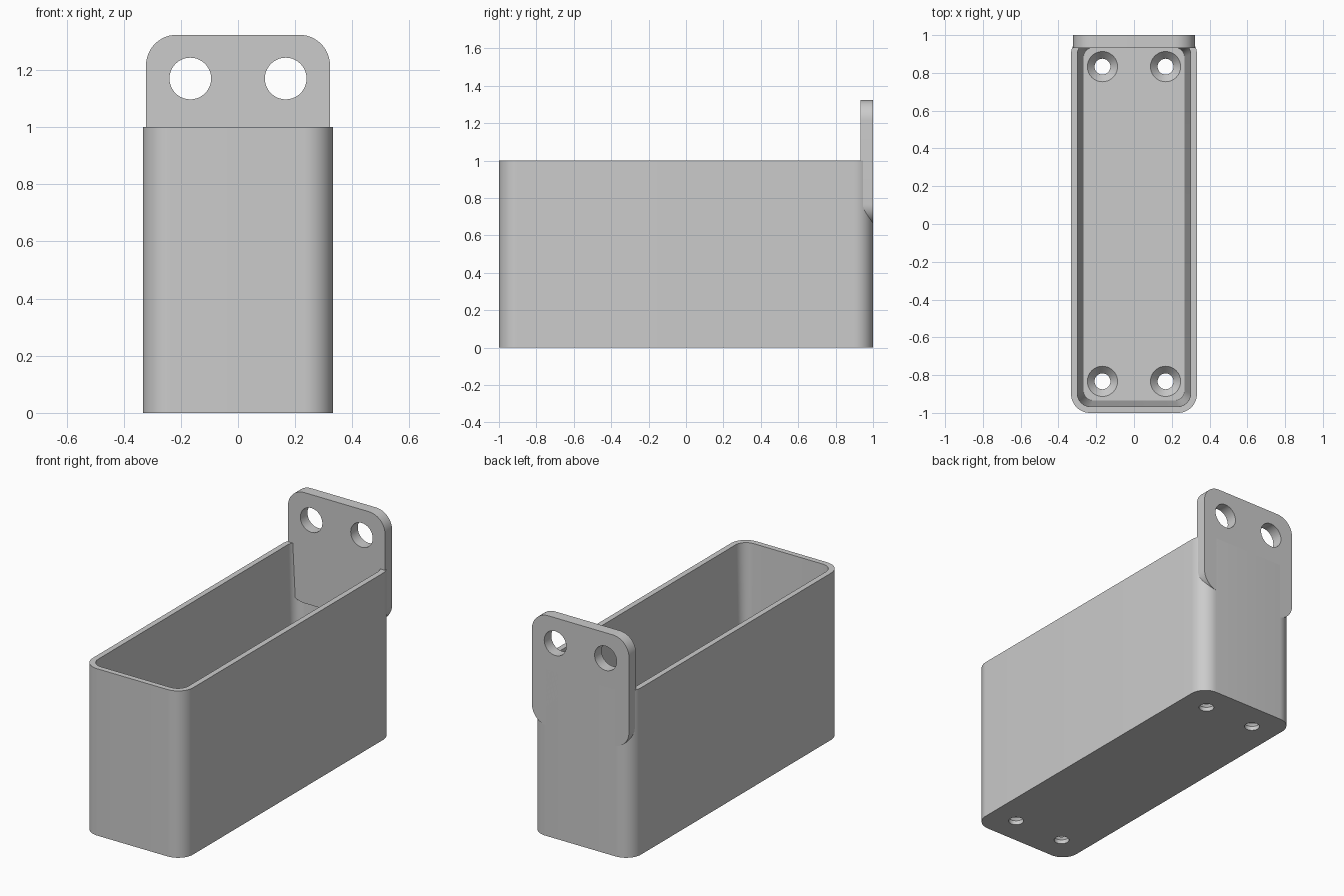
import bpy
import bmesh
from math import cos, sin, pi, radians
from mathutils import Vector

cube = bpy.data.objects.get("Cube")
if cube:
    bpy.data.objects.remove(cube, do_unlink=True)

grey = bpy.data.materials.new("plain grey")
grey.use_nodes = True
grey.diffuse_color = (0.6, 0.6, 0.6, 1)
for node in grey.node_tree.nodes:
    if node.type == 'BSDF_PRINCIPLED':
        node.inputs["Base Color"].default_value = (0.6, 0.6, 0.6, 1)


def rounded(hx, hy, r, steps=12):
    """Outline of a rounded rectangle; a circle when hx = hy = r."""
    points = []
    for k, (sx, sy) in enumerate([(1, 1), (-1, 1), (-1, -1), (1, -1)]):
        for i in range(steps + 1):
            a = (k + i / steps) * pi / 2
            points.append((sx * (hx - r) + r * cos(a), sy * (hy - r) + r * sin(a)))
    return points


def loft(name, rings, place):
    """Solid through (outline, level) rings; place maps u, v, level to space."""
    bm = bmesh.new()
    loops = [[bm.verts.new(Vector(place(u, v, w))) for u, v in ring] for ring, w in rings]
    for low, high in zip(loops, loops[1:]):
        for i in range(len(low)):
            j = (i + 1) % len(low)
            bm.faces.new((low[i], low[j], high[j], high[i]))
    bm.faces.new(loops[0])
    bm.faces.new(loops[-1])
    bmesh.ops.remove_doubles(bm, verts=bm.verts, dist=1e-5)
    bmesh.ops.recalc_face_normals(bm, faces=bm.faces)
    mesh = bpy.data.meshes.new(name)
    bm.to_mesh(mesh)
    bm.free()
    mesh.materials.append(grey)
    obj = bpy.data.objects.new(name, mesh)
    bpy.context.collection.objects.link(obj)
    return obj


def activate(obj):
    bpy.ops.object.select_all(action='DESELECT')
    obj.select_set(True)
    bpy.context.view_layer.objects.active = obj


def cut(target, cutter):
    cutter.hide_render = True
    activate(target)
    mod = target.modifiers.new("cut", 'BOOLEAN')
    mod.operation = 'DIFFERENCE'
    mod.solver = 'EXACT'
    mod.object = cutter
    bpy.ops.object.modifier_apply(modifier=mod.name)
    bpy.data.objects.remove(cutter, do_unlink=True)


def disc(r):
    return rounded(r, r, r, 10)


HALF_W, HALF_L, WALL, FLOOR = 0.333, 1.0, 0.033, 0.067
HOLE_X, HOLE_Y = 0.167, 0.833


def upright(u, v, w):
    return (u, v, w)


# Tray body with a slightly tapered cavity
tray = loft("tray", [(rounded(HALF_W, HALF_L, 0.1), 0), (rounded(HALF_W, HALF_L, 0.1), 1)], upright)
floor_ring = rounded(HALF_W - 2 * WALL, HALF_L - 2 * WALL, 0.05)
rim_ring = rounded(HALF_W - WALL, HALF_L - WALL, 0.07)
mouth_ring = rounded(HALF_W - WALL, HALF_L - WALL, 0.07)
cut(tray, loft("cavity", [(floor_ring, FLOOR), (rim_ring, 1), (mouth_ring, 1.1)], upright))

# Countersunk screw holes in the floor
for sx in (-1, 1):
    for sy in (-1, 1):
        rings = [(disc(0.042), -0.1), (disc(0.042), 0.025), (disc(0.08), FLOOR), (disc(0.08), 0.1)]
        cut(tray, loft("screw_hole", rings,
                       lambda u, v, w: (u + sx * HOLE_X, v + sy * HOLE_Y, w)))

# Hanging plate at the back
PLATE_BOTTOM, PLATE_TOP = 0.66, 1.323
mid = (PLATE_BOTTOM + PLATE_TOP) / 2
plate_ring = rounded(0.322, PLATE_TOP - mid, 0.107)
plate = loft("hanging_plate", [(plate_ring, 0.933), (plate_ring, 1)],
             lambda u, v, w: (u, w, v + mid))
for sx in (-1, 1):
    cut(plate, loft("hanging_hole", [(disc(0.073), 0.8), (disc(0.073), 1.1)],
                    lambda u, v, w: (u + sx * HOLE_X, w, v + 1.17)))

for obj in (tray, plate):
    activate(obj)
    bpy.ops.object.shade_smooth_by_angle(angle=radians(30))
